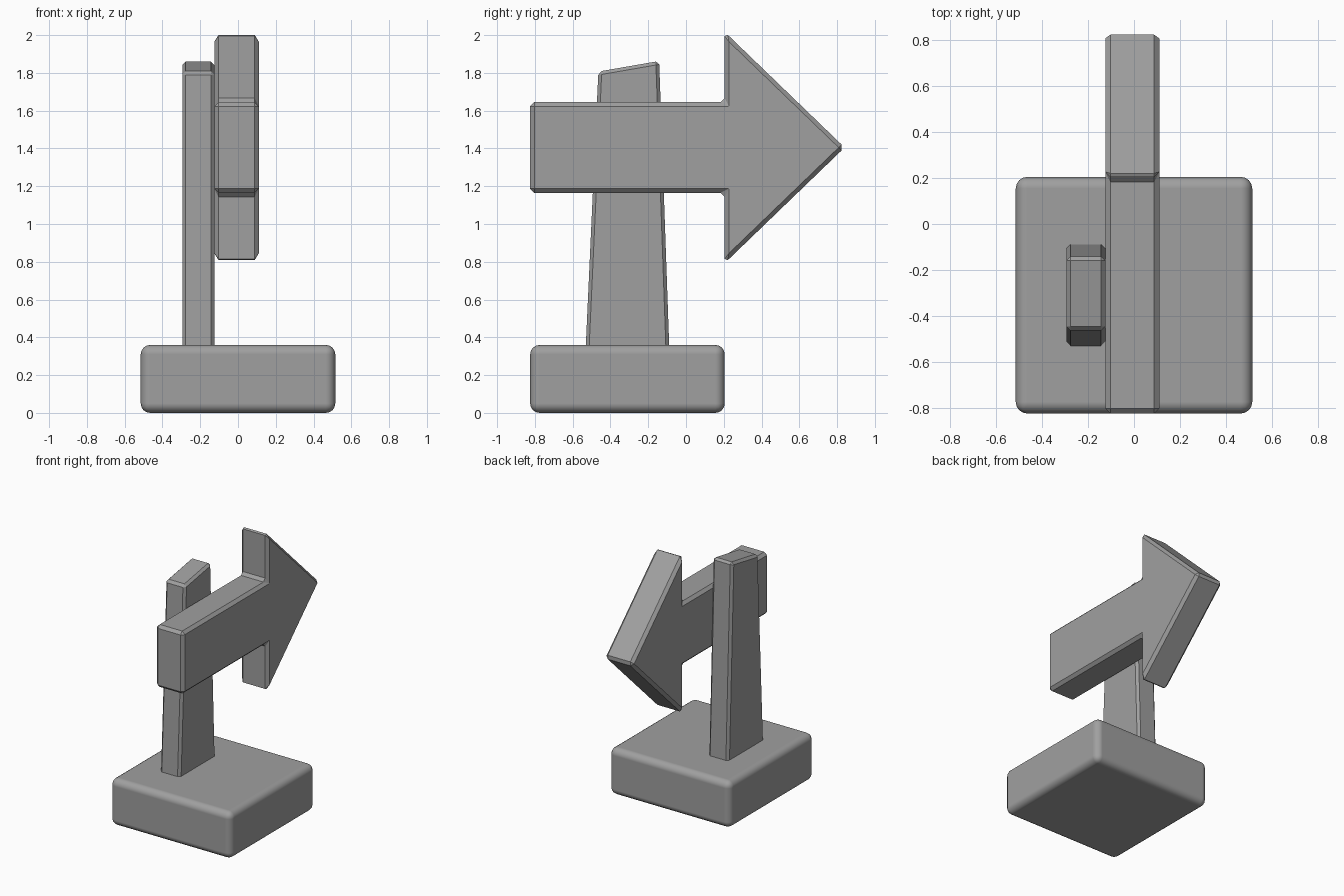
import bpy
import bmesh

cube = bpy.data.objects.get("Cube")
if cube:
    bpy.data.objects.remove(cube, do_unlink=True)

GREY = (0.35, 0.35, 0.35, 1)
mat = bpy.data.materials.new("plain grey")
mat.use_nodes = True
mat.diffuse_color = GREY
mat.node_tree.nodes["Principled BSDF"].inputs["Base Color"].default_value = GREY


def extrude_part(name, profile, x0, x1, bevel, segments=1, smooth=False):
    """Extrude a (y, z) profile from x0 to x1 and bevel every edge."""
    bm = bmesh.new()
    face = bm.faces.new([bm.verts.new((x0, y, z)) for y, z in profile])
    grown = bmesh.ops.extrude_face_region(bm, geom=[face])["geom"]
    for v in grown:
        if isinstance(v, bmesh.types.BMVert):
            v.co.x = x1
    bmesh.ops.recalc_face_normals(bm, faces=bm.faces)
    mesh = bpy.data.meshes.new(name)
    bm.to_mesh(mesh)
    bm.free()
    mesh.materials.append(mat)
    obj = bpy.data.objects.new(name, mesh)
    bpy.context.collection.objects.link(obj)

    mod = obj.modifiers.new("edge_bevel", "BEVEL")
    mod.width = bevel
    mod.segments = segments
    mod.limit_method = "ANGLE"
    if smooth:
        mod.harden_normals = True
        mesh.shade_smooth()
    return obj


# Rounded base block
extrude_part("base", [(-0.825, 0), (0.205, 0), (0.205, 0.36), (-0.825, 0.36)],
             -0.515, 0.515, 0.05, segments=4, smooth=True)

# Tapered post with a slanted top
extrude_part("post", [(-0.533, 0.3), (-0.087, 0.3), (-0.142, 1.863), (-0.464, 1.807)],
             -0.295, -0.125, 0.018)

# Arrow board: upper half of the outline, mirrored about its centre line
MID = 1.405
upper = [(0.84, MID), (0.205, MID + 0.612), (0.205, MID + 0.24), (-0.825, MID + 0.24)]
lower = [(y, 2 * MID - z) for y, z in reversed(upper[1:])]
extrude_part("arrow_board", upper + lower, -0.125, 0.11, 0.022)
